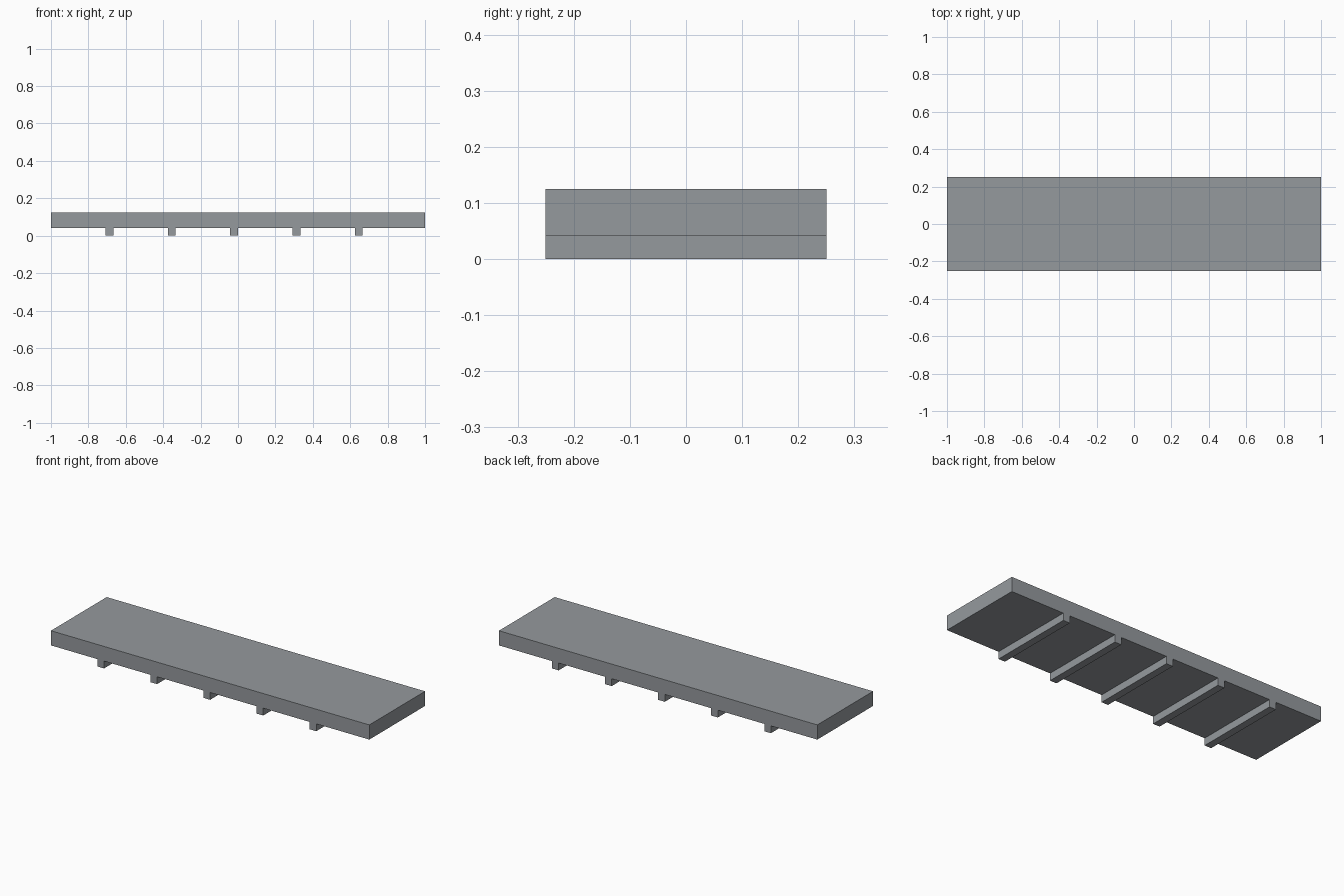
import bpy

if "Cube" in bpy.data.objects:
    bpy.data.objects.remove(bpy.data.objects["Cube"])

U = 1 / 24  # module: rib width, rib height, half the slab thickness

grey = bpy.data.materials.new("blue_grey")
grey.diffuse_color = (0.30, 0.32, 0.34, 1)
grey.use_nodes = True
grey.node_tree.nodes["Principled BSDF"].inputs["Base Color"].default_value = grey.diffuse_color


def box(name, centre, size):
    bpy.ops.mesh.primitive_cube_add(size=1, location=centre)
    ob = bpy.context.object
    ob.name = name
    ob.scale = size
    bpy.ops.object.transform_apply(location=False, rotation=False, scale=True)
    ob.data.materials.append(grey)
    return ob


# Flat deck
box("deck", (0, 0, 2 * U), (2, 0.5, 2 * U))

# Evenly spaced cross ribs under the deck
for i in range(5):
    box(f"cross_rib_{i + 1}", ((i - 2) / 3 - U / 2, 0, U / 2), (U, 0.5, U))
